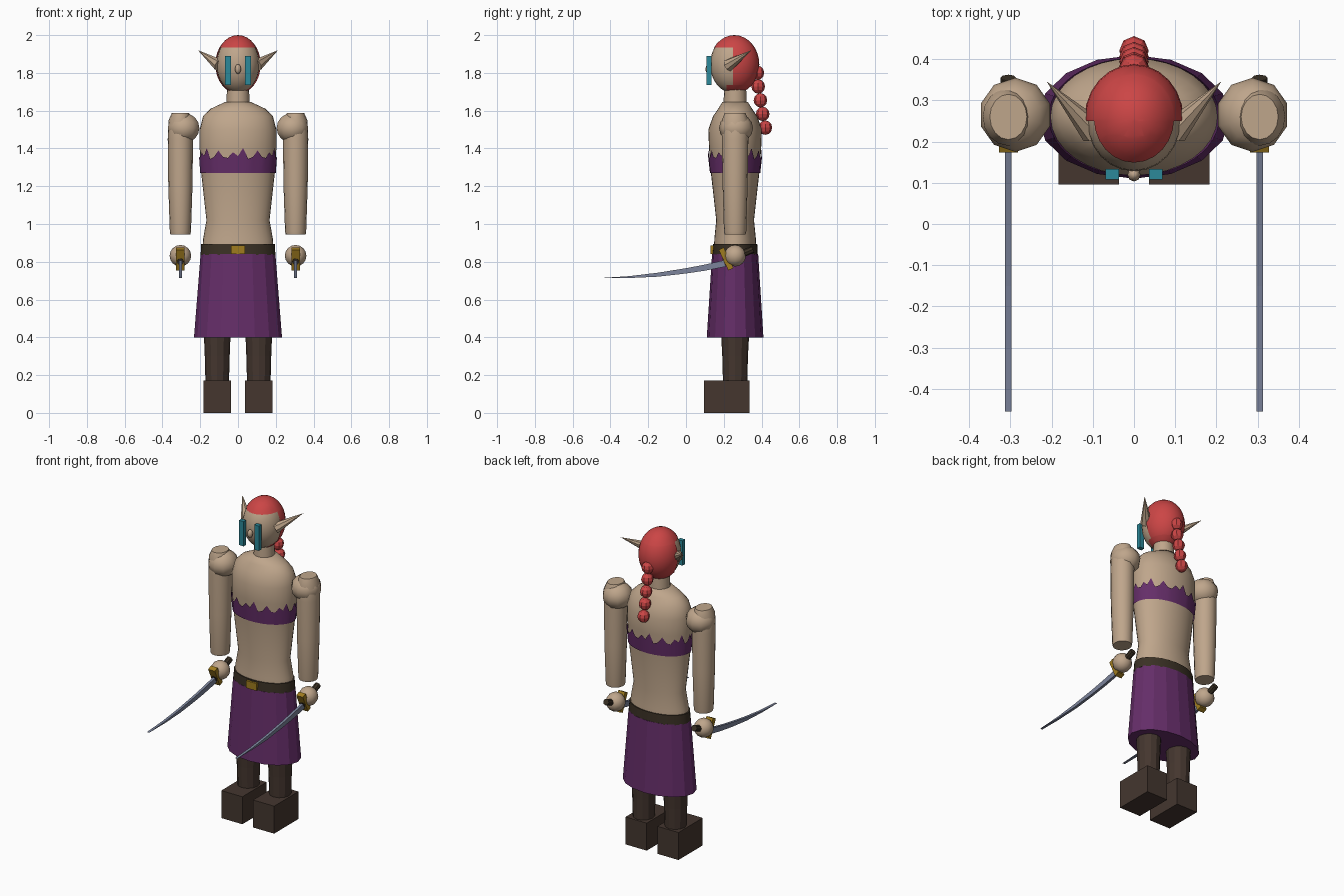
import bpy, bmesh, math
from mathutils import Matrix, Vector

if "Cube" in bpy.data.objects:
    bpy.data.objects.remove(bpy.data.objects["Cube"])

MID = 0.26  # depth of the body's centre line


def material(name, rgb):
    m = bpy.data.materials.new(name)
    m.use_nodes = True
    colour = (*rgb, 1)
    m.diffuse_color = colour
    m.node_tree.nodes["Principled BSDF"].inputs["Base Color"].default_value = colour
    return m


skin = material("skin", (0.52, 0.38, 0.26))
purple = material("purple cloth", (0.13, 0.027, 0.14))
red = material("red hair", (0.6, 0.06, 0.06))
teal = material("teal", (0.025, 0.25, 0.32))
brown = material("brown leather", (0.058, 0.037, 0.028))
dark = material("dark leather", (0.042, 0.03, 0.018))
gold = material("gold", (0.35, 0.2, 0.013))
steel = material("steel", (0.2, 0.23, 0.33))


def finish(name, bm, mat, smooth=None):
    bmesh.ops.recalc_face_normals(bm, faces=bm.faces)
    mesh = bpy.data.meshes.new(name)
    bm.to_mesh(mesh)
    bm.free()
    mesh.materials.append(mat)
    ob = bpy.data.objects.new(name, mesh)
    bpy.context.collection.objects.link(ob)
    if smooth:
        bpy.ops.object.select_all(action='DESELECT')
        ob.select_set(True)
        bpy.context.view_layer.objects.active = ob
        bpy.ops.object.shade_smooth_by_angle(angle=math.radians(smooth))
    return ob


def loft_mesh(rings, n, cx=0, cy=MID, caps=True):
    """Stack of ellipses given as (height, x radius, y radius)."""
    bm = bmesh.new()
    loops = []
    for z, rx, ry in rings:
        angles = [math.tau * i / n for i in range(n)]
        loops.append([bm.verts.new((cx + rx * math.cos(a), cy + ry * math.sin(a), z)) for a in angles])
    for low, high in zip(loops, loops[1:]):
        for i in range(n):
            j = (i + 1) % n
            bm.faces.new((low[i], low[j], high[j], high[i]))
    if caps:
        bm.faces.new(loops[0])
        bm.faces.new(loops[-1])
    return bm, loops


def loft(name, rings, n, mat, smooth=None, cx=0):
    return finish(name, loft_mesh(rings, n, cx)[0], mat, smooth)


def ball_mesh(pos, radii, seg, rows):
    bm = bmesh.new()
    mat = Matrix.Translation(pos) @ Matrix.Diagonal((*radii, 1))
    bmesh.ops.create_uvsphere(bm, u_segments=seg, v_segments=rows, radius=1, matrix=mat)
    return bm


def ball(name, pos, radii, mat, seg=16, rows=10, smooth=60):
    return finish(name, ball_mesh(pos, radii, seg, rows), mat, smooth)


def box(name, pos, size, mat, tilt=0):
    bm = bmesh.new()
    m = Matrix.Translation(pos) @ Matrix.Rotation(tilt, 4, 'X') @ Matrix.Diagonal((*size, 1))
    bmesh.ops.create_cube(bm, size=1, matrix=m)
    return finish(name, bm, mat)


def cone(name, start, end, r1, r2, mat, seg, smooth=None):
    a, b = Vector(start), Vector(end)
    m = Matrix.Translation((a + b) / 2) @ (b - a).to_track_quat('Z', 'Y').to_matrix().to_4x4()
    bm = bmesh.new()
    bmesh.ops.create_cone(bm, cap_ends=True, segments=seg, radius1=r1, radius2=r2,
                          depth=(b - a).length, matrix=m)
    return finish(name, bm, mat, smooth)


# Torso and neck
loft("torso", [(0.86, 0.188, 0.112), (0.92, 0.185, 0.11), (1.02, 0.167, 0.1), (1.27, 0.195, 0.128),
               (1.4, 0.203, 0.138), (1.5, 0.203, 0.142), (1.57, 0.185, 0.117),
               (1.61, 0.145, 0.09), (1.645, 0.07, 0.068)], 32, skin, 60)
loft("neck", [(1.62, 0.062, 0.062), (1.73, 0.058, 0.058)], 16, skin, 40)

# Chest band with a torn upper edge
bm, loops = loft_mesh([(1.27, 0.2, 0.133), (1.39, 0.208, 0.143)], 48, caps=False)
tears = [0, -0.035, -0.04, -0.01, -0.03, 0.012, -0.045, -0.035]
for i, v in enumerate(loops[1]):
    v.co.z += tears[i % len(tears)]
finish("chest_band", bm, purple, 40)

# Skirt, belt and buckle
loft("skirt", [(0.4, 0.233, 0.15), (0.84, 0.198, 0.122)], 16, purple)
loft("belt", [(0.835, 0.198, 0.12), (0.895, 0.195, 0.117)], 24, dark, 40)
box("buckle", (0, 0.142, 0.864), (0.072, 0.022, 0.046), gold)

# Head and facial features
ball("head", (0, 0.25, 1.845), (0.114, 0.122, 0.152), skin, 24, 16)
ball("nose", (0, 0.12, 1.82), (0.016, 0.017, 0.026), skin, 8, 6)

# Hair cap, trimmed along the hairline and in front of the ears
hairline, side_line, nape = 1.935, 0.25, 1.735
bm = ball_mesh((0, 0.256, 1.845), (0.12, 0.132, 0.155), 24, 16)
for co, no in (((0, 0, hairline), (0, 0, 1)), ((0, 0, nape), (0, 0, 1)),
               ((0, side_line, 0), (0, 1, 0)), ((0, 0.215, 0), (0, 1, 0))):
    bmesh.ops.bisect_plane(bm, geom=bm.verts[:] + bm.edges[:] + bm.faces[:], plane_co=co, plane_no=no)
face_area = []
for f in bm.faces:
    c = f.calc_center_median()
    front = 0.215 if c.z < nape else side_line
    if c.z < hairline and c.y < front:
        face_area.append(f)
bmesh.ops.delete(bm, geom=face_area, context='FACES')
finish("hair_cap", bm, red, 60)

# Braid of beads down the back
for i, (y, z) in enumerate([(0.378, 1.80), (0.382, 1.728), (0.394, 1.655), (0.406, 1.583), (0.42, 1.51)]):
    ball(f"braid_bead_{i + 1}", (0, y, z), (0.036, 0.036, 0.038), red, 8, 6, None)

# Blade outline: back edge out to the tip, then cutting edge home (y, z)
blade_outline = [(0.21, 0.81), (0.1, 0.785), (0, 0.766), (-0.15, 0.742), (-0.3, 0.724), (-0.455, 0.714),
                 (-0.3, 0.714), (-0.15, 0.721), (0, 0.738), (0.1, 0.753), (0.21, 0.774)]


def blade(name, x):
    bm = bmesh.new()
    face = bm.faces.new([bm.verts.new((x - 0.008, y, z)) for y, z in blade_outline])
    new = bmesh.ops.extrude_face_region(bm, geom=[face])["geom"]
    bmesh.ops.translate(bm, vec=(0.016, 0, 0), verts=[v for v in new if isinstance(v, bmesh.types.BMVert)])
    finish(name, bm, steel)


# Paired parts
for side, s in (("left", 1), ("right", -1)):
    box(f"{side}_eye_lens", (s * 0.053, 0.121, 1.813), (0.032, 0.026, 0.155), teal)
    cone(f"{side}_ear", (s * 0.098, 0.225, 1.84), (s * 0.212, 0.346, 1.92), 0.034, 0, skin, 8)

    # Arm
    x = s * 0.305
    ball(f"{side}_shoulder", (s * 0.288, 0.265, 1.508), (0.088, 0.09, 0.08), skin, 10, 8)
    loft(f"{side}_arm", [(0.945, 0.053, 0.056), (0.96, 0.056, 0.059), (1.2, 0.064, 0.066),
                         (1.45, 0.067, 0.07), (1.55, 0.062, 0.07), (1.588, 0.045, 0.055)], 16, skin, 50, x)
    ball(f"{side}_hand", (x, MID, 0.832), (0.057, 0.057, 0.057), skin, 12, 8)

    # Curved sword
    cone(f"{side}_sword_grip", (x, 0.2, 0.8), (x, 0.355, 0.866), 0.019, 0.019, dark, 8)
    box(f"{side}_sword_guard", (x, 0.212, 0.815), (0.046, 0.03, 0.12), gold, math.radians(25))
    blade(f"{side}_sword_blade", x)

    # Leg and boot
    loft(f"{side}_leg", [(0.15, 0.062, 0.064), (0.3, 0.066, 0.068), (0.45, 0.072, 0.076)], 12, brown, None, s * 0.11)
    box(f"{side}_boot", (s * 0.11, 0.216, 0.086), (0.146, 0.24, 0.172), brown)
